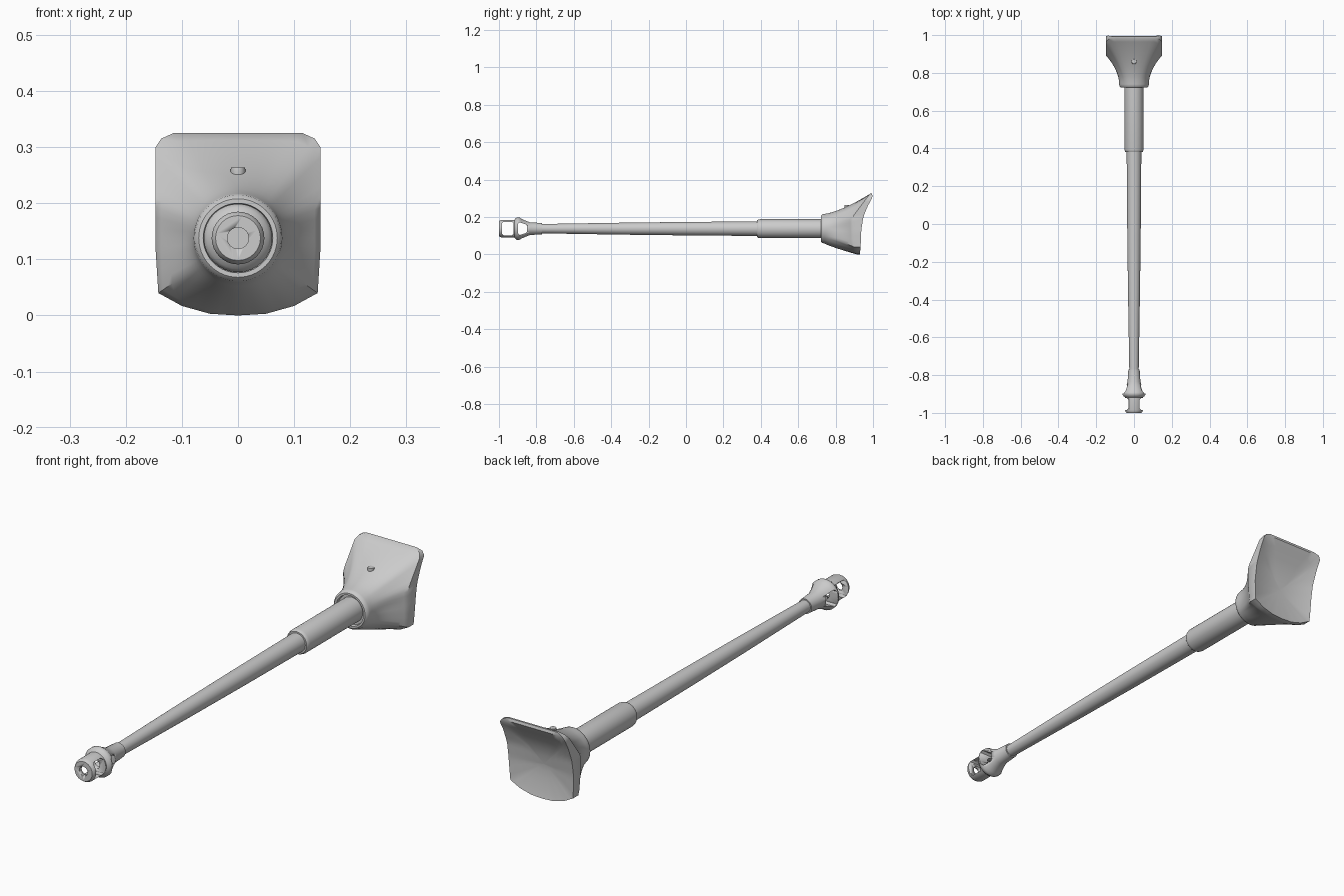
import bpy, bmesh, math
from mathutils import Vector

if "Cube" in bpy.data.objects:
    bpy.data.objects.remove(bpy.data.objects["Cube"])

AXIS_Z = 0.138
grey = bpy.data.materials.new("plain grey")
grey.diffuse_color = (0.6, 0.6, 0.6, 1)
grey.use_nodes = True
grey.node_tree.nodes["Principled BSDF"].inputs["Base Color"].default_value = grey.diffuse_color


def finish(name, bm, angle=35):
    bmesh.ops.remove_doubles(bm, verts=bm.verts, dist=1e-5)
    bmesh.ops.recalc_face_normals(bm, faces=bm.faces)
    me = bpy.data.meshes.new(name)
    bm.to_mesh(me)
    bm.free()
    ob = bpy.data.objects.new(name, me)
    bpy.context.collection.objects.link(ob)
    me.materials.append(grey)
    bpy.ops.object.select_all(action='DESELECT')
    ob.select_set(True)
    bpy.context.view_layer.objects.active = ob
    bpy.ops.object.shade_smooth_by_angle(angle=math.radians(angle))
    return ob


def loft(bm, rings, cap_start=True, cap_end=True):
    loops = [[bm.verts.new(p) for p in ring] for ring in rings]
    n = len(loops[0])
    for a, b in zip(loops, loops[1:]):
        for i in range(n):
            j = (i + 1) % n
            bm.faces.new((a[i], a[j], b[j], b[i]))
    if cap_start:
        bm.faces.new(loops[0])
    if cap_end:
        bm.faces.new(loops[-1])


def turned(name, profile, n=32):
    """Solid of revolution around the gun axis from (y, radius) pairs."""
    bm = bmesh.new()
    angles = [2 * math.pi * i / n for i in range(n)]
    loft(bm, [[(r * math.cos(a), y, AXIS_Z + r * math.sin(a)) for a in angles]
              for y, r in profile])
    return finish(name, bm)


def cut(target, cutter):
    cutter.hide_render = True
    cutter.hide_set(True)
    mod = target.modifiers.new("cut", 'BOOLEAN')
    mod.operation = 'DIFFERENCE'
    mod.solver = 'EXACT'
    mod.object = cutter


def window(name, y0, y1, h0, h1):
    """Sideways through-cutter, tapering from half height h0 to h1."""
    bm = bmesh.new()
    c = 0.008
    shape = [(y0 + c, -h0), (y1 - c, -h1), (y1, -h1 + c), (y1, h1 - c),
             (y1 - c, h1), (y0 + c, h0), (y0, h0 - c), (y0, -h0 + c)]
    loft(bm, [[(x, y, AXIS_Z + z) for y, z in shape] for x in (-0.1, 0.1)])
    return finish(name, bm)


def interp(table, v):
    for (a, p), (b, q) in zip(table, table[1:]):
        if v <= b:
            return p + (q - p) * (v - a) / (b - a)
    return table[-1][1]


# Tapered barrel and its thicker rear sleeve
turned("barrel", [(-0.80, 0.024), (-0.77, 0.025), (-0.34, 0.032),
                  (0.0, 0.036), (0.40, 0.039)])
turned("barrel_sleeve", [(0.38, 0.045), (0.384, 0.048), (0.395, 0.0505), (0.76, 0.0505)])

# Muzzle brake with flange, bore and side windows
brake = turned("muzzle_brake", [
    (-1.0, 0.040), (-0.994, 0.044), (-0.985, 0.047), (-0.918, 0.047),
    (-0.912, 0.055), (-0.903, 0.061), (-0.892, 0.061), (-0.882, 0.054),
    (-0.86, 0.044), (-0.835, 0.034), (-0.77, 0.030)])
cut(brake, turned("bore_cutter", [(-1.02, 0.019), (-0.81, 0.019)]))
cut(brake, window("front_window_cutter", -0.984, -0.922, 0.036, 0.036))
cut(brake, window("rear_window_cutter", -0.898, -0.85, 0.034, 0.024))

# Mantlet outline seen from the front: right half, mirrored
half = [(0, 0), (0.05, 0.003), (0.1, 0.017), (0.142, 0.04), (0.147, 0.12),
        (0.147, 0.3), (0.137, 0.315), (0.115, 0.325), (0, 0.325)]
outline = half + [(-x, z) for x, z in reversed(half[1:-1])]
points = []
for i, p in enumerate(outline):
    a, b = Vector(p), Vector(outline[(i + 1) % len(outline)])
    steps = max(1, round((b - a).length / 0.018))
    points += [a.lerp(b, k / steps) for k in range(steps)]
centre = Vector((0, AXIS_Z))
spokes = [((p - centre).normalized(), (p - centre).length) for p in points]
front_edge = [(0, 0.915), (0.05, 0.895), (0.2, 0.89), (0.3, 0.965), (0.325, 0.985)]
back_edge = [(0, 0.93), (0.05, 0.934), (0.13, 0.937), (0.2, 0.948),
             (0.26, 0.972), (0.31, 1.0), (0.325, 0.993)]


def circle_ring(y, r):
    return [(d.x * r, y, AXIS_Z + d.y * r) for d, R in spokes]


def flare_ring(t):
    """Blend from the round collar to the squared front edge."""
    ring = []
    for d, R in spokes:
        power = 2 - (0.6 * d.y if d.y > 0 else -1.15 * d.y)
        r = 0.079 + (R - 0.079) * t ** power
        y_edge = interp(front_edge, AXIS_Z + d.y * R)
        ring.append((d.x * r, 0.74 + (y_edge - 0.74) * t, AXIS_Z + d.y * r))
    return ring


def back_ring(s):
    """Concave rear face at fraction s of the outline."""
    ring = []
    for d, R in spokes:
        z = AXIS_Z + d.y * R * s
        ring.append((d.x * R * s, interp(back_edge, z) - 0.02 * (1 - s * s), z))
    return ring


# Mantlet: recessed collar, flared body, rim and dished back
bm = bmesh.new()
rings = [circle_ring(0.735, 0.04), circle_ring(0.735, 0.06), circle_ring(0.722, 0.062),
         circle_ring(0.722, 0.070), circle_ring(0.729, 0.077)]
rings += [flare_ring(k / 12) for k in range(13)]
rings += [back_ring(s) for s in (1, 0.94, 0.8, 0.6, 0.4, 0.2, 0.03)]
loft(bm, rings)
finish("mantlet", bm, 40)

# Small sight stub on the mantlet's upper slope
bm = bmesh.new()
loft(bm, [[(r * math.cos(a), 0.86 + r * math.sin(a), z)
           for a in [2 * math.pi * i / 12 for i in range(12)]]
          for z, r in ((0.235, 0.010), (0.257, 0.0135), (0.264, 0.0125))])
finish("sight_stub", bm)
